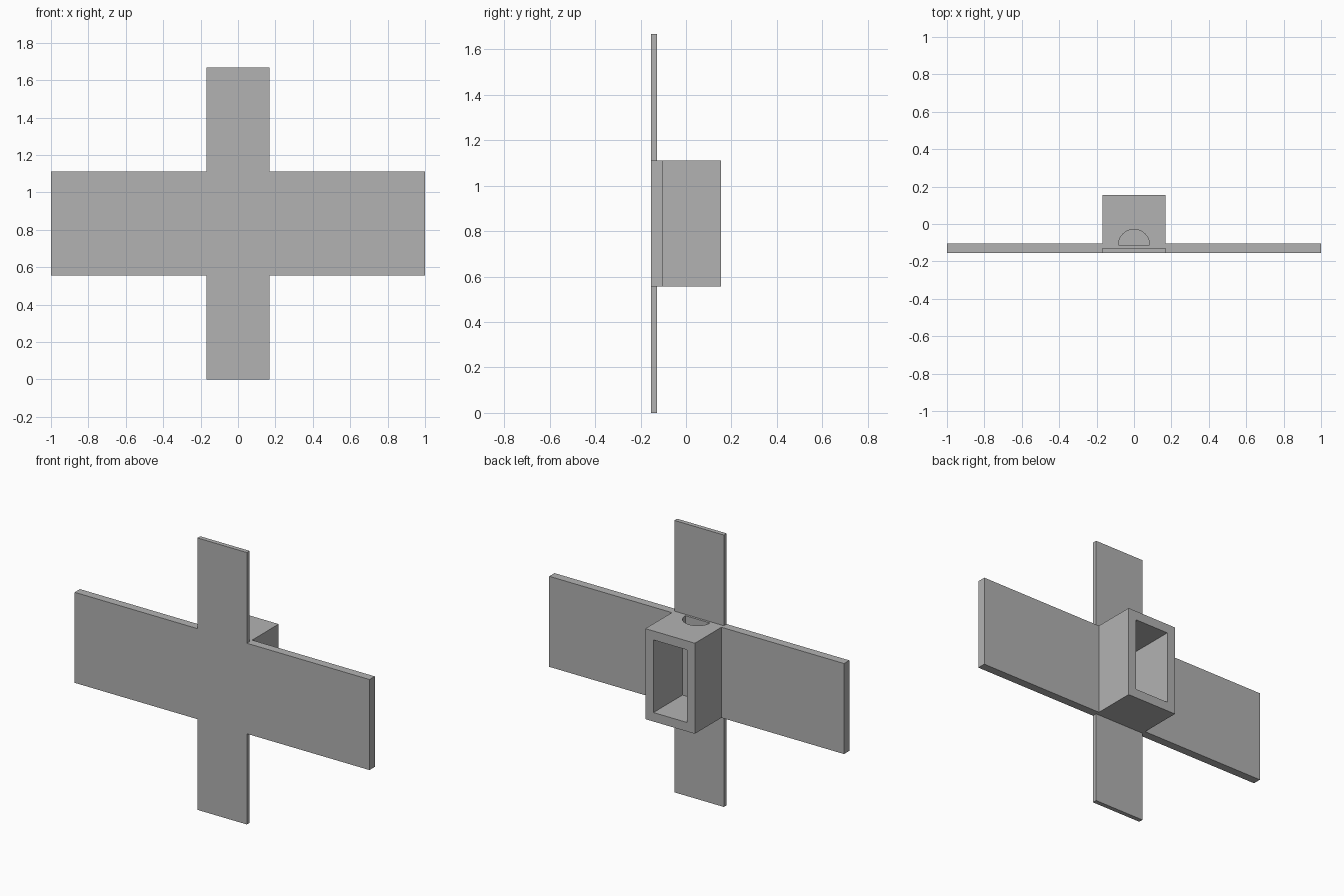
import bpy
import bmesh
import math

cube = bpy.data.objects.get("Cube")
if cube:
    bpy.data.objects.remove(cube, do_unlink=True)

grey = bpy.data.materials.new("plain_grey")
grey.use_nodes = True
colour = (0.448, 0.448, 0.448, 1)
grey.diffuse_color = colour
grey.node_tree.nodes["Principled BSDF"].inputs["Base Color"].default_value = colour

# Shared dimensions
HALF_W = 0.168              # housing and strip half width
FRONT, BACK = -0.154, 0.154
LOW, HIGH, TOP = 0.556, 1.111, 1.667
WALL = 0.055
STRIP, WING = 0.027, 0.051  # plate thicknesses


def add_object(name, bm):
    mesh = bpy.data.meshes.new(name)
    bmesh.ops.recalc_face_normals(bm, faces=bm.faces)
    bm.to_mesh(mesh)
    bm.free()
    mesh.materials.append(grey)
    obj = bpy.data.objects.new(name, mesh)
    bpy.context.collection.objects.link(obj)
    return obj


def box(name, x, y, z):
    bm = bmesh.new()
    bmesh.ops.create_cube(bm, size=1)
    for v in bm.verts:
        v.co = [(r[0] + r[1]) / 2 + c * (r[1] - r[0]) for c, r in zip(v.co, (x, y, z))]
    return add_object(name, bm)


def half_cylinder(name, radius, y, z0, z1, steps=24):
    bm = bmesh.new()
    angles = [math.pi * i / steps for i in range(steps + 1)]
    face = bm.faces.new([bm.verts.new((radius * math.cos(a), y + radius * math.sin(a), z0))
                         for a in angles])
    moved = bmesh.ops.extrude_face_region(bm, geom=[face])["geom"]
    bmesh.ops.translate(bm, vec=(0, 0, z1 - z0),
                        verts=[g for g in moved if isinstance(g, bmesh.types.BMVert)])
    return add_object(name, bm)


# Housing: hollow from the back, with a half-round hole through its top wall
housing = box("housing", (-HALF_W, HALF_W), (FRONT, BACK), (LOW, HIGH))
inner = HALF_W - WALL
cutters = [
    box("cavity_cutter", (-inner, inner), (FRONT + STRIP, BACK + 0.1), (LOW + WALL, HIGH - WALL)),
    half_cylinder("hole_cutter", 0.084, -0.113, HIGH - 2 * WALL, HIGH + 0.1),
]
for cutter in cutters:
    cutter.hide_render = True
    cut = housing.modifiers.new(cutter.name, "BOOLEAN")
    cut.operation = "DIFFERENCE"
    cut.solver = "EXACT"
    cut.object = cutter

# Bake the cuts and drop the cutters
bpy.context.view_layer.update()
evaluated = housing.evaluated_get(bpy.context.evaluated_depsgraph_get())
cut_mesh = bpy.data.meshes.new_from_object(evaluated)
housing.modifiers.clear()
housing.data = cut_mesh
for cutter in cutters:
    bpy.data.objects.remove(cutter, do_unlink=True)

# Side wings
for name, x in (("left_wing", (HALF_W, 1)), ("right_wing", (-1, -HALF_W))):
    box(name, x, (FRONT, FRONT + WING), (LOW, HIGH))

# Thin strips above and below
for name, z in (("upper_strip", (HIGH, TOP)), ("lower_strip", (0, LOW))):
    box(name, (-HALF_W, HALF_W), (FRONT, FRONT + STRIP), z)
